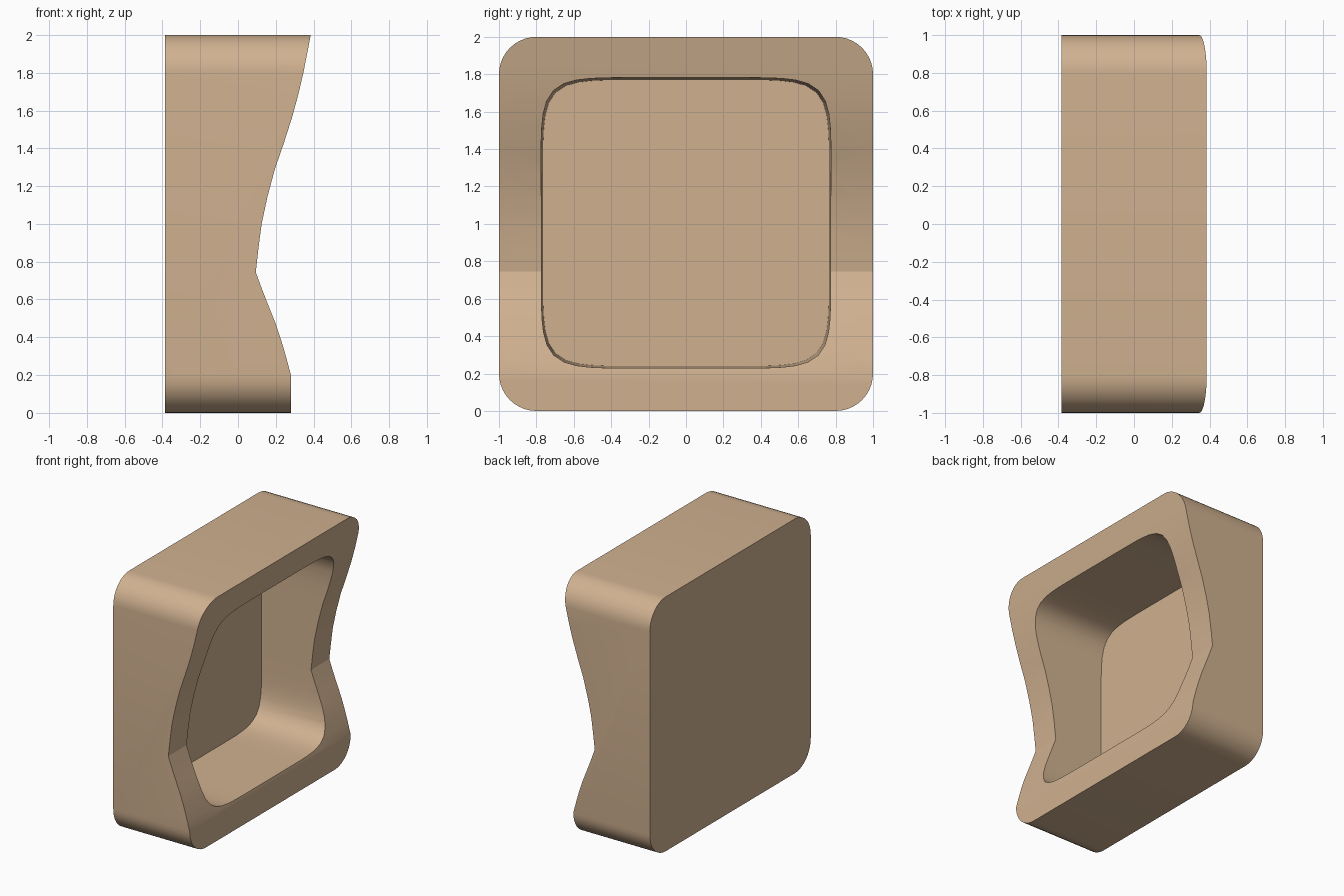
import bpy, bmesh, math

if "Cube" in bpy.data.objects:
    bpy.data.objects.remove(bpy.data.objects["Cube"])

clay = bpy.data.materials.new("warm tan")
clay.diffuse_color = (0.63, 0.44, 0.28, 1)
clay.use_nodes = True
clay.node_tree.nodes["Principled BSDF"].inputs["Base Color"].default_value = clay.diffuse_color


def loft(name, ring_a, ring_b):
    """Closed solid between two matching rings of points."""
    bm = bmesh.new()
    a = [bm.verts.new(p) for p in ring_a]
    b = [bm.verts.new(p) for p in ring_b]
    n = len(a)
    for i in range(n):
        j = (i + 1) % n
        bm.faces.new((a[i], a[j], b[j], b[i]))
    bm.faces.new(a[::-1])
    bm.faces.new(b)
    bmesh.ops.recalc_face_normals(bm, faces=bm.faces[:])
    me = bpy.data.meshes.new(name)
    bm.to_mesh(me)
    bm.free()
    me.materials.append(clay)
    ob = bpy.data.objects.new(name, me)
    bpy.context.collection.objects.link(ob)
    return ob


def rounded_square(x, half=1.0, r=0.2, steps=10):
    pts = []
    for k, (sy, sz) in enumerate([(1, 1), (-1, 1), (-1, -1), (1, -1)]):
        for i in range(steps + 1):
            t = math.pi / 2 * (k + i / steps)
            pts.append((x, sy * (half - r) + r * math.cos(t),
                        1 + sz * (half - r) + r * math.sin(t)))
    return pts


def soft_square(x, half, n=7.5, count=96):
    pts = []
    for i in range(count):
        t = 2 * math.pi * i / count
        c, s = math.cos(t), math.sin(t)
        k = half / (abs(c) ** n + abs(s) ** n) ** (1 / n)
        pts.append((x, k * c, 1.005 + k * s))
    return pts


def cut(ob, cutter):
    mod = ob.modifiers.new("cut", 'BOOLEAN')
    mod.operation = 'DIFFERENCE'
    mod.solver = 'EXACT'
    mod.object = cutter
    bpy.context.view_layer.objects.active = ob
    bpy.ops.object.modifier_apply(modifier=mod.name)
    bpy.data.objects.remove(cutter, do_unlink=True)


# Rounded block, flat at the back
tray = loft("hollow_tray", rounded_square(-0.385), rounded_square(0.5))

# Wavy front edge, as (x, z) side profile
wave = [(0.28, -0.1), (0.28, 0.2), (0.256, 0.29), (0.23, 0.38), (0.2, 0.47),
        (0.16, 0.57), (0.125, 0.66), (0.094, 0.745), (0.108, 0.87),
        (0.125, 1.0), (0.155, 1.14), (0.195, 1.29), (0.24, 1.42),
        (0.285, 1.56), (0.318, 1.68), (0.346, 1.8), (0.385, 2.0), (0.402, 2.1)]
outline = wave + [(0.8, 2.1), (0.8, -0.1)]
cut(tray, loft("wave_cutter", [(x, -1.2, z) for x, z in outline],
               [(x, 1.2, z) for x, z in outline]))

# Deep hollow with a slight draft
cut(tray, loft("hollow_cutter", soft_square(-0.33, 0.765), soft_square(0.6, 0.782)))

bpy.ops.object.select_all(action='DESELECT')
tray.select_set(True)
bpy.context.view_layer.objects.active = tray
bpy.ops.object.shade_smooth_by_angle(angle=math.radians(25))
